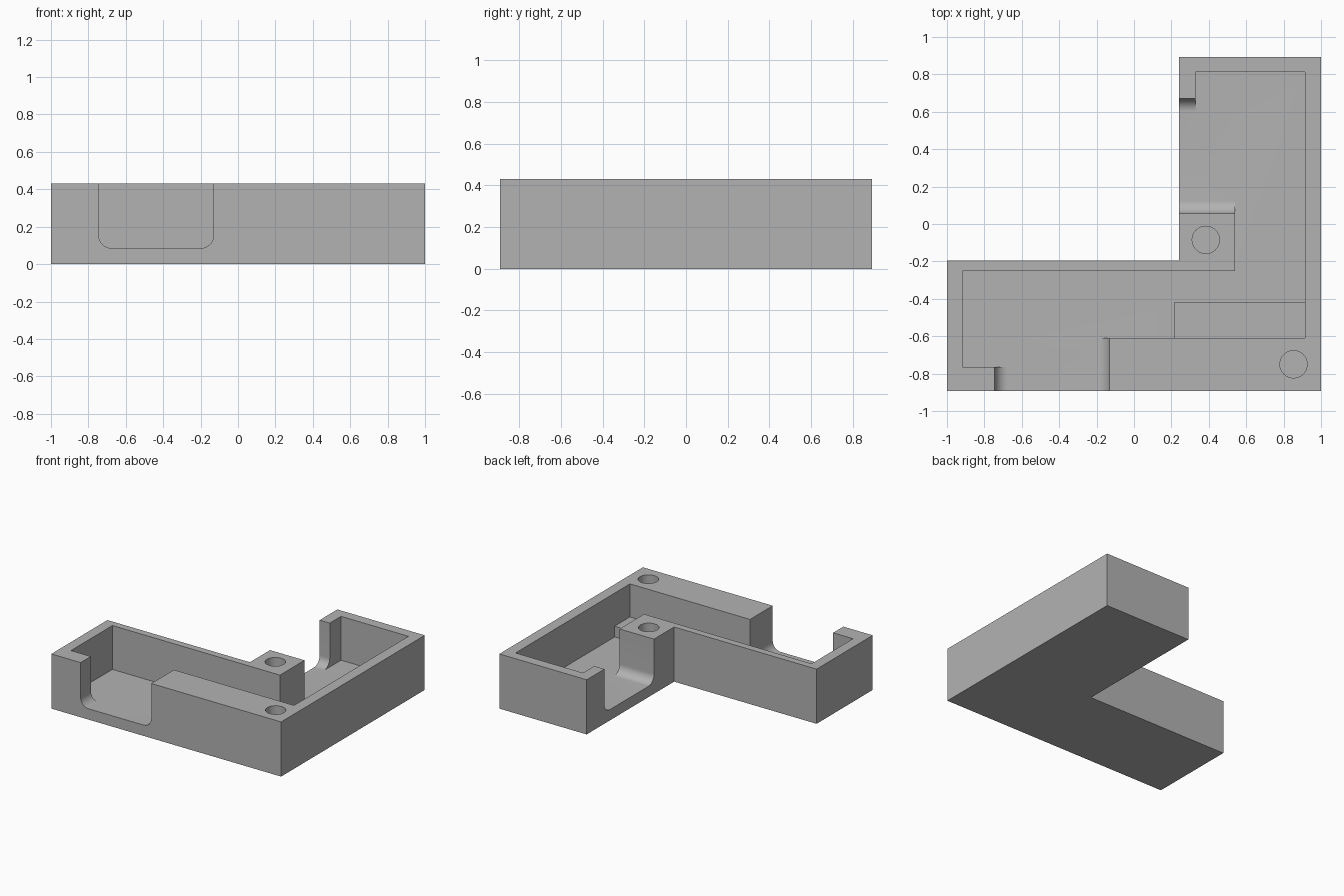
import bpy
import bmesh
import math
from mathutils import Vector

if "Cube" in bpy.data.objects:
    bpy.data.objects.remove(bpy.data.objects["Cube"], do_unlink=True)

HEIGHT, FLOOR, OVER = 0.43, 0.085, 0.6
FILLET = 0.07

grey = bpy.data.materials.new("plain grey")
grey.use_nodes = True
grey.diffuse_color = (0.45, 0.45, 0.45, 1)
grey.node_tree.nodes["Principled BSDF"].inputs["Base Color"].default_value = grey.diffuse_color


def prism(name, outline, extrusion):
    """Extrude a closed planar outline of 3D points along a vector."""
    bm = bmesh.new()
    base = bm.faces.new([bm.verts.new(p) for p in outline])
    top = bmesh.ops.extrude_face_region(bm, geom=[base])["geom"]
    moved = [v for v in top if isinstance(v, bmesh.types.BMVert)]
    bmesh.ops.translate(bm, verts=moved, vec=Vector(extrusion))
    bmesh.ops.recalc_face_normals(bm, faces=bm.faces)
    mesh = bpy.data.meshes.new(name)
    bm.to_mesh(mesh)
    bm.free()
    mesh.materials.append(grey)
    obj = bpy.data.objects.new(name, mesh)
    bpy.context.collection.objects.link(obj)
    return obj


def upright(name, plan, bottom, top):
    return prism(name, [(x, y, bottom) for x, y in plan], (0, 0, top - bottom))


def slot_profile(low, high):
    """U-shaped opening with rounded lower corners, as (across, z) pairs."""
    points = [(low, OVER)]
    for centre, start in ((low + FILLET, math.pi), (high - FILLET, 1.5 * math.pi)):
        for i in range(13):
            a = start + i * math.pi / 24
            points.append((centre + FILLET * math.cos(a),
                           FLOOR + FILLET + FILLET * math.sin(a)))
    return points + [(high, OVER)]


def combine(target, tool, operation):
    mod = target.modifiers.new(tool.name, "BOOLEAN")
    mod.operation, mod.solver, mod.object = operation, "EXACT", tool
    bpy.context.view_layer.objects.active = target
    bpy.ops.object.modifier_apply(modifier=mod.name)
    bpy.data.objects.remove(tool, do_unlink=True)


# L-shaped outer block
tray = upright("corner_tray", [(-1, -0.892), (1, -0.892), (1, 0.892), (0.24, 0.892),
                               (0.24, -0.195), (-1, -0.195)], 0, HEIGHT)

# Hollow interior, leaving the inner corner post and the thick front wall
cavity = upright("cavity", [(-0.918, -0.25), (-0.918, -0.765), (-0.2, -0.765),
                            (-0.2, -0.61), (0.915, -0.61), (0.915, 0.812),
                            (0.328, 0.812), (0.328, 0.125), (0.54, 0.125),
                            (0.54, -0.25)], FLOOR, OVER)
combine(tray, cavity, "DIFFERENCE")

# Rounded openings through the front wall and the inner side wall
front_slot = prism("front_slot", [(x, -1, z) for x, z in slot_profile(-0.745, -0.13)],
                   (0, 0.39, 0))
combine(tray, front_slot, "DIFFERENCE")
side_slot = prism("side_slot", [(0.1, y, z) for y, z in slot_profile(0.055, 0.672)],
                  (0.44, 0, 0))
combine(tray, side_slot, "DIFFERENCE")

# Raised ledge on the floor against the thick wall
ledge = upright("ledge", [(0.213, -0.65), (0.95, -0.65), (0.95, -0.42), (0.213, -0.42)],
                0.05, 0.17)
combine(tray, ledge, "UNION")

# Blind screw holes in the post and the front corner
for cx, cy in ((0.384, -0.085), (0.853, -0.75)):
    ring = [(cx + 0.073 * math.cos(i * math.tau / 48),
             cy + 0.073 * math.sin(i * math.tau / 48)) for i in range(48)]
    combine(tray, upright("screw_hole", ring, FLOOR, OVER), "DIFFERENCE")

# Smooth the fillets and holes, keep the edges crisp
bpy.ops.object.select_all(action="DESELECT")
tray.select_set(True)
bpy.context.view_layer.objects.active = tray
bpy.ops.object.shade_smooth_by_angle(angle=math.radians(30))
